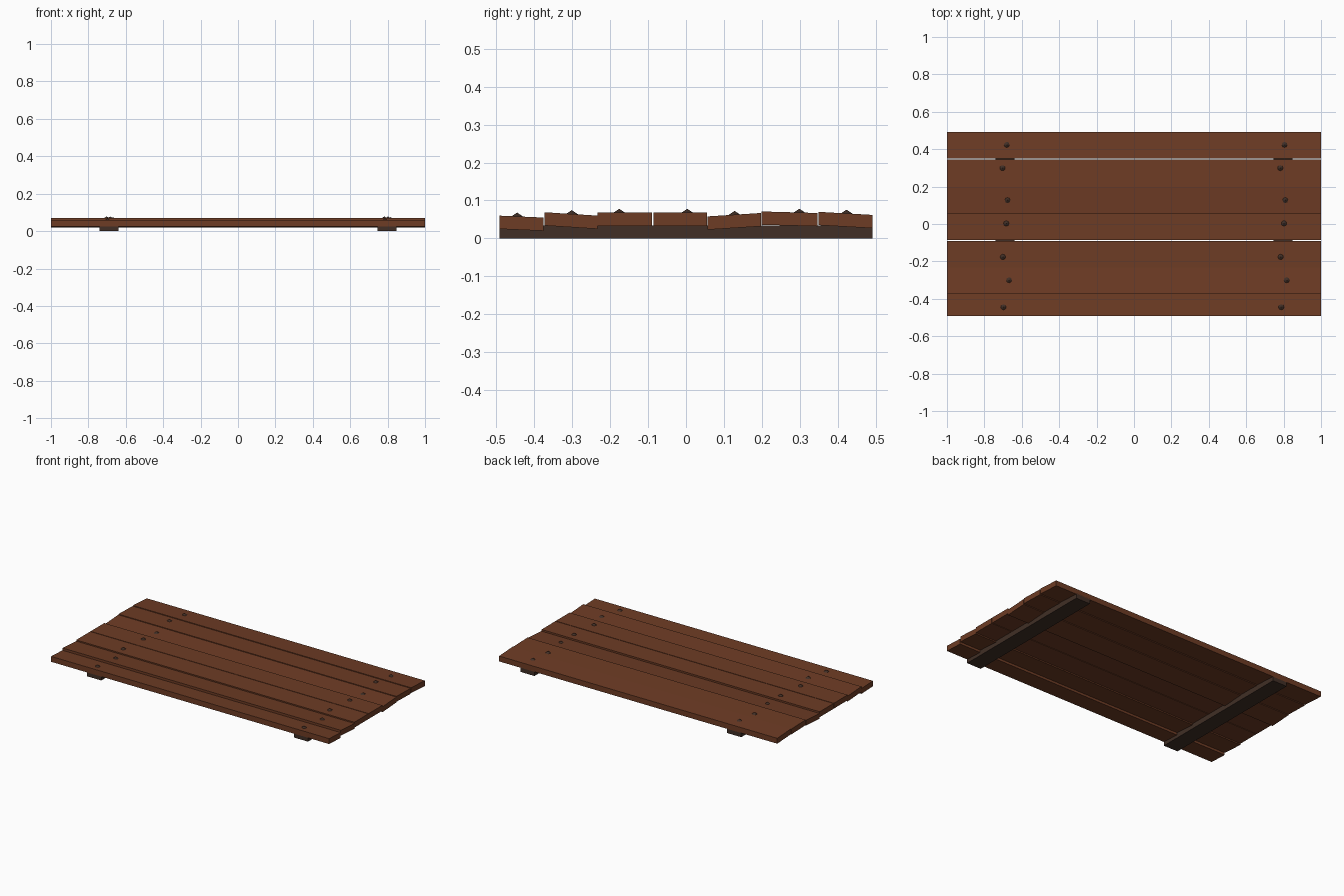
import bpy, bmesh, math
from mathutils import Matrix

if "Cube" in bpy.data.objects:
    bpy.data.objects.remove(bpy.data.objects["Cube"])


def material(name, rgb):
    m = bpy.data.materials.new(name)
    m.diffuse_color = (*rgb, 1)
    m.use_nodes = True
    m.node_tree.nodes["Principled BSDF"].inputs["Base Color"].default_value = m.diffuse_color
    return m


WOOD = material("reddish_brown_wood", (0.155, 0.045, 0.018))
DARK = material("dark_brown", (0.052, 0.028, 0.019))
THICK = 0.035


def add_object(name, bm, mat):
    bmesh.ops.recalc_face_normals(bm, faces=bm.faces)
    mesh = bpy.data.meshes.new(name)
    bm.to_mesh(mesh)
    bm.free()
    mesh.materials.append(mat)
    bpy.context.collection.objects.link(bpy.data.objects.new(name, mesh))


def beam(name, x0, x1, profile, mat):
    """Extrude a (y, z) profile along x."""
    bm = bmesh.new()
    face = bm.faces.new([bm.verts.new((x0, y, z)) for y, z in profile])
    ext = bmesh.ops.extrude_face_region(bm, geom=[face])["geom"]
    bmesh.ops.translate(bm, vec=(x1 - x0, 0, 0),
                        verts=[v for v in ext if isinstance(v, bmesh.types.BMVert)])
    add_object(name, bm, mat)


# Planks: y start, y end, top z at start, top z at end, nail x, nail y
planks = [
    (-0.492, -0.375, 0.060, 0.055, -0.698, -0.445),
    (-0.373, -0.233, 0.069, 0.060, -0.668, -0.301),
    (-0.233, -0.090, 0.068, 0.068, -0.701, -0.176),
    (-0.086, 0.055, 0.068, 0.068, -0.683, 0.003),
    (0.057, 0.198, 0.058, 0.067, -0.676, 0.128),
    (0.199, 0.346, 0.071, 0.067, -0.703, 0.299),
    (0.349, 0.491, 0.070, 0.062, -0.680, 0.423),
]
for i, (y0, y1, z0, z1, nx, ny) in enumerate(planks, 1):
    beam(f"plank_{i}", -1, 1,
         [(y0, z0 - THICK), (y1, z1 - THICK), (y1, z1), (y0, z0)], WOOD)

    # Pointed nail heads, one over each batten
    top = z0 + (z1 - z0) * (ny - y0) / (y1 - y0)
    for side, x in (("left", nx), ("right", nx + 1.485)):
        bm = bmesh.new()
        bmesh.ops.create_cone(bm, cap_ends=True, segments=8, radius1=0.018,
                              radius2=0, depth=0.012,
                              matrix=Matrix.Translation((x, ny, top + 0.004)))
        add_object(f"nail_{side}_{i}", bm, DARK)

# Cross battens underneath
for side, x in (("left", -0.69), ("right", 0.797)):
    beam(f"batten_{side}", x - 0.051, x + 0.051,
         [(-0.492, 0), (0.491, 0), (0.491, 0.034), (-0.492, 0.034)], DARK)
